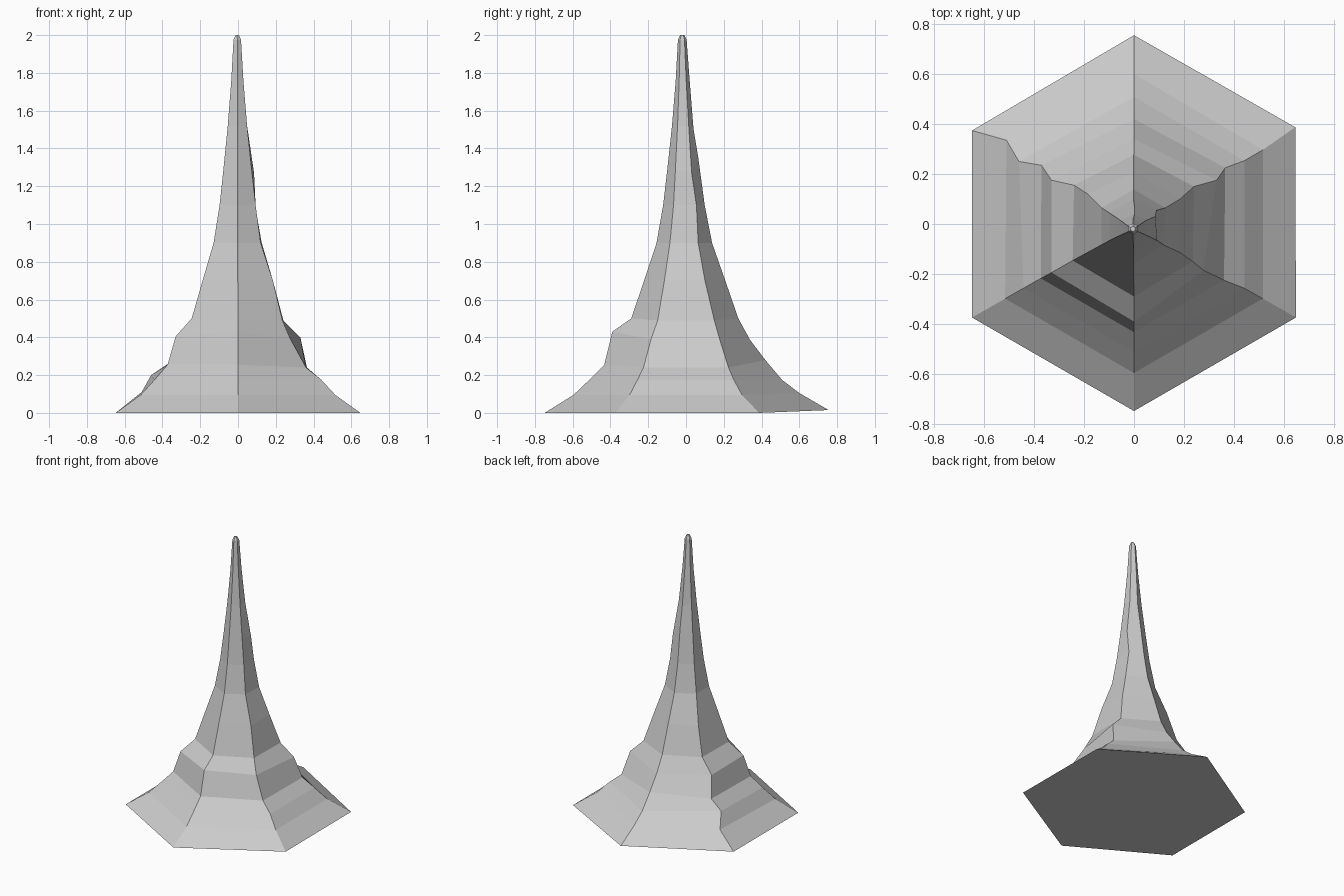
import bpy, bmesh, math

# Shared ridge profile: corner radius, height
PROFILE = [(0.748, 0.0), (0.595, 0.095), (0.51, 0.175), (0.43, 0.255),
           (0.38, 0.405), (0.282, 0.50), (0.215, 0.70), (0.147, 0.90),
           (0.110, 1.10), (0.086, 1.29), (0.059, 1.52), (0.037, 1.76),
           (0.023, 1.975), (0.011, 2.0)]

# Irregular ridge points, keyed by (ring, corner).
# Corners: 0 back right, 1 back, 2 back left, 3 front left, 4 front, 5 front right
CHIPS = {
    (0, 1): (0, 0.755, 0.015), (1, 1): (0, 0.60, 0.105),
    (3, 1): (0, 0.42, 0.28), (4, 1): (0, 0.34, 0.385),
    (9, 1): (0.002, 0.065, 1.35), (10, 1): (0.002, 0.04, 1.5),
    (1, 2): (-0.51, 0.335, 0.11), (2, 2): (-0.46, 0.25, 0.20),
    (3, 2): (-0.37, 0.235, 0.26), (4, 2): (-0.33, 0.175, 0.40),
    (5, 2): (-0.24, 0.155, 0.50), (6, 2): (-0.185, 0.12, 0.70),
    (0, 0): (0.645, 0.387, 0), (3, 0): (0.365, 0.225, 0.24),
    (4, 0): (0.33, 0.175, 0.40), (5, 0): (0.24, 0.15, 0.49),
    (8, 0): (0.09, 0.055, 1.10), (9, 0): (0.085, 0.03, 1.27),
    (4, 4): (0, -0.39, 0.43), (5, 4): (0, -0.29, 0.50),
    (3, 5): (0.36, -0.225, 0.24), (4, 5): (0.278, -0.185, 0.39),
    (5, 5): (0.235, -0.15, 0.49), (7, 5): (0.12, -0.085, 0.90),
}


def ridge_point(ring, corner):
    if (ring, corner) in CHIPS:
        return CHIPS[ring, corner]
    r, z = PROFILE[ring]
    a = math.radians(30 + 60 * corner)
    # the spire leans slightly forward towards the tip
    return (r * math.cos(a) - 0.002 * z, r * math.sin(a) - 0.01 * z, z)


# Six-sided rock spire
bm = bmesh.new()
rings = [[bm.verts.new(ridge_point(i, c)) for c in range(6)]
         for i in range(len(PROFILE))]
for low, high in zip(rings, rings[1:]):
    for c in range(6):
        d = (c + 1) % 6
        bm.faces.new((low[c], low[d], high[d], high[c]))

# Closed base and tip
bm.faces.new(rings[0][::-1])
bm.faces.new(rings[-1])
bmesh.ops.recalc_face_normals(bm, faces=bm.faces)

mesh = bpy.data.meshes.new("rock_spire")
bm.to_mesh(mesh)
bm.free()
bpy.context.collection.objects.link(bpy.data.objects.new("rock_spire", mesh))
